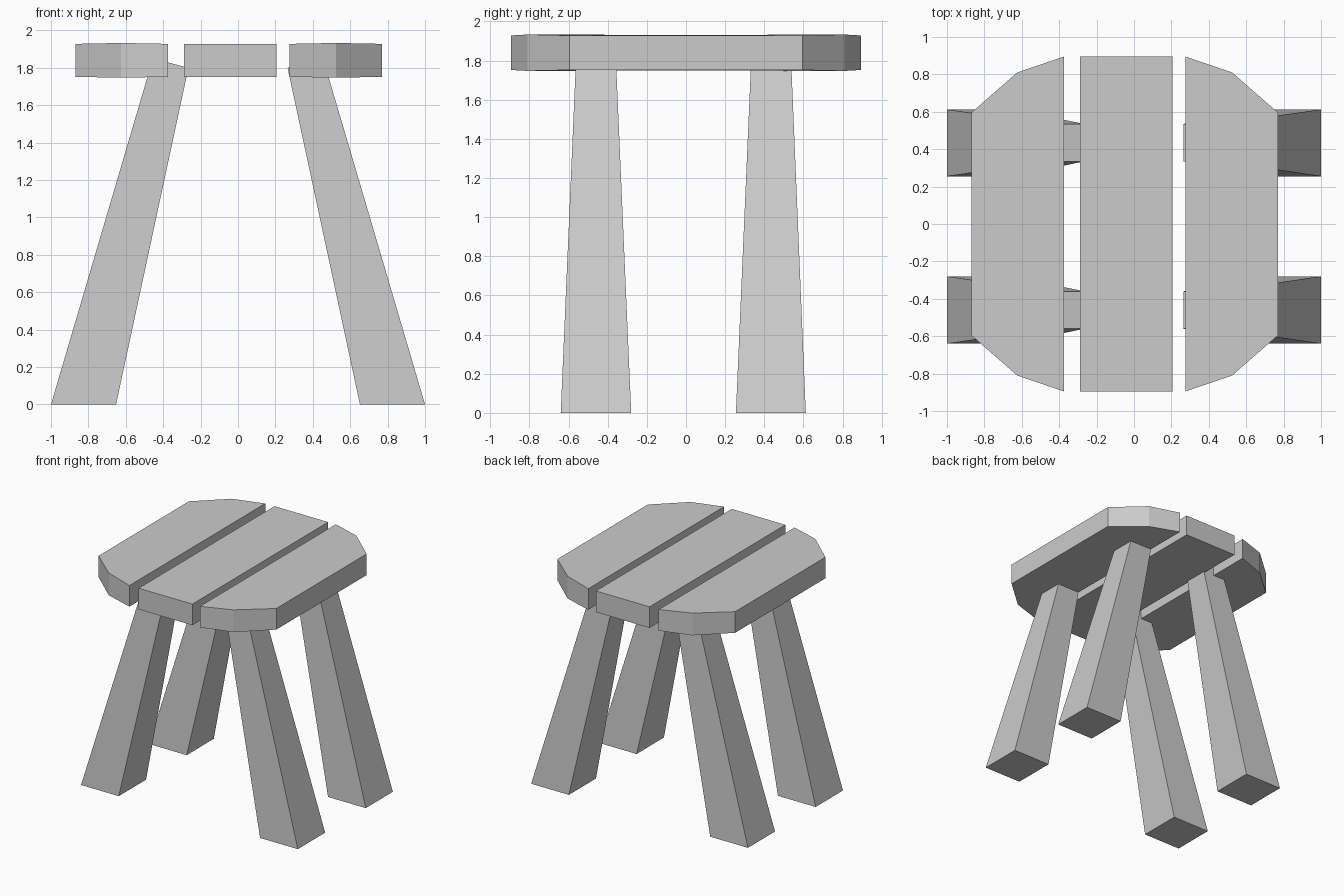
import bpy

if "Cube" in bpy.data.objects:
    bpy.data.objects.remove(bpy.data.objects["Cube"])


def make_object(name, verts, faces):
    mesh = bpy.data.meshes.new(name)
    mesh.from_pydata(verts, [], faces)
    mesh.update()
    obj = bpy.data.objects.new(name, mesh)
    bpy.context.collection.objects.link(obj)
    return obj


def loft(name, bottom, top):
    """Closed solid between two matching counter-clockwise loops."""
    n = len(bottom)
    faces = [tuple(reversed(range(n))), tuple(range(n, 2 * n))]
    faces += [(i, (i + 1) % n, n + (i + 1) % n, n + i) for i in range(n)]
    return make_object(name, bottom + top, faces)


def plank(name, outline):
    # outline points: x, y, extra thickness on each side
    bottom = [(x, y, 1.752 - e) for x, y, e in outline]
    top = [(x, y, 1.928 + e) for x, y, e in outline]
    return loft(name, bottom, top)


# Seat planks: straight centre, clipped outer corners
plank("seat_center_plank",
      [(-0.29, -0.895, 0), (0.205, -0.895, 0), (0.205, 0.895, 0), (-0.29, 0.895, 0)])

right = [(0.275, -0.895, 0), (0.525, -0.81, 0.005), (0.77, -0.595, 0),
         (0.77, 0.595, 0), (0.525, 0.81, 0.005), (0.275, 0.895, 0)]
plank("seat_right_plank", right)
plank("seat_left_plank", [(-x - 0.1, y, e) for x, y, e in reversed(right)])


# Splayed, tapered legs, cut square to their axis at the top
def leg(name, side, y_bottom, y_top):
    def loop(inner, outer, ys):
        pts = [(side * inner[0], ys[0], inner[1]), (side * outer[0], ys[0], outer[1]),
               (side * outer[0], ys[1], outer[1]), (side * inner[0], ys[1], inner[1])]
        return pts if side > 0 else pts[::-1]
    return loft(name, loop((0.652, 0), (1.0, 0), y_bottom),
                loop((0.265, 1.80), (0.455, 1.85), y_top))


for side, label in ((-1, "left"), (1, "right")):
    leg(f"front_{label}_leg", side, (-0.64, -0.28), (-0.56, -0.36))
    leg(f"back_{label}_leg", side, (0.255, 0.612), (0.335, 0.535))
